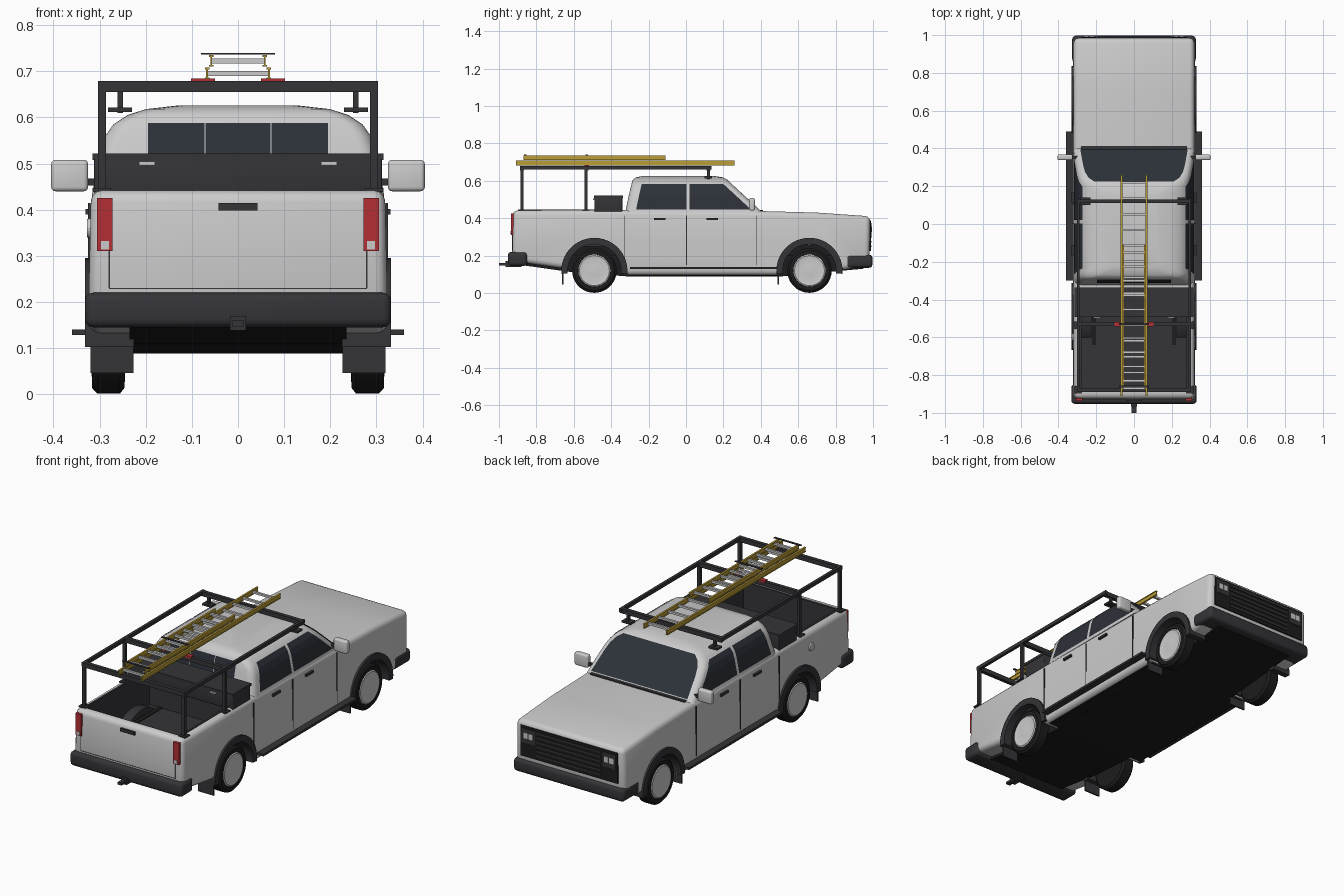
import bpy, bmesh
from math import sin, cos, pi, radians
from mathutils import Matrix, Vector

if "Cube" in bpy.data.objects:
    bpy.data.objects.remove(bpy.data.objects["Cube"])


def mat(name, c):
    m = bpy.data.materials.new(name)
    m.diffuse_color = (*c, 1)
    m.use_nodes = True
    m.node_tree.nodes["Principled BSDF"].inputs["Base Color"].default_value = m.diffuse_color
    return m


DARK = mat("dark_trim", (0.035, 0.035, 0.04))
BLACK = mat("black_rubber", (0.012, 0.012, 0.013))
GLASS = mat("tinted_glass", (0.025, 0.03, 0.04))
RED = mat("red_lens", (0.45, 0.03, 0.035))
YELLOW = mat("yellow_rail", (0.5, 0.34, 0.04))


def finish(name, bm, m=None, mirror=False, recalc=True):
    if recalc:
        bmesh.ops.recalc_face_normals(bm, faces=bm.faces)
    me = bpy.data.meshes.new(name)
    bm.to_mesh(me)
    bm.free()
    ob = bpy.data.objects.new(name, me)
    bpy.context.collection.objects.link(ob)
    if m:
        me.materials.append(m)
    if mirror:
        ob.modifiers.new("mirror", 'MIRROR')
    return ob


def smooth(ob, deg=35):
    bpy.ops.object.select_all(action='DESELECT')
    ob.select_set(True)
    bpy.context.view_layer.objects.active = ob
    bpy.ops.object.shade_smooth_by_angle(angle=radians(deg))


def bevel(bm, w, seg=3, limit=0.6):
    bmesh.ops.recalc_face_normals(bm, faces=bm.faces)
    es = [e for e in bm.edges if e.calc_face_angle(0) > limit]
    bmesh.ops.bevel(bm, geom=es, offset=w, segments=seg, profile=0.5,
                    affect='EDGES', clamp_overlap=True)


def box(name, x, y, z, m=None, mirror=False, bev=0):
    bm = bmesh.new()
    c = Vector((sum(x) / 2, sum(y) / 2, sum(z) / 2))
    s = (x[1] - x[0], y[1] - y[0], z[1] - z[0])
    bmesh.ops.create_cube(bm, size=1, matrix=Matrix.Translation(c) @ Matrix.Diagonal((*s, 1)))
    if bev:
        bevel(bm, bev)
    ob = finish(name, bm, m, mirror)
    if bev:
        smooth(ob)
    return ob


def prism(name, prof, x, m=None, mirror=False, bev=0):
    """Extrude a (y, z) outline along x."""
    bm = bmesh.new()
    f = bm.faces.new([bm.verts.new((x[0], *p)) for p in prof])
    r = bmesh.ops.extrude_face_region(bm, geom=[f])
    bmesh.ops.translate(bm, vec=(x[1] - x[0], 0, 0),
                        verts=[v for v in r['geom'] if isinstance(v, bmesh.types.BMVert)])
    if bev:
        bevel(bm, bev)
    return finish(name, bm, m, mirror)


def grid(name, rows, m=None, mirror=False, wrap=False, caps=False):
    bm = bmesh.new()
    vs = [[bm.verts.new(p) for p in r] for r in rows]
    n = len(rows[0])
    for a, b in zip(vs, vs[1:]):
        for i in range(n if wrap else n - 1):
            j = (i + 1) % n
            bm.faces.new((a[i], a[j], b[j], b[i]))
    if caps:
        bm.faces.new(vs[0])
        bm.faces.new(vs[-1])
    return finish(name, bm, m, mirror)


def lathe(name, prof, cy, cz, m=None, n=36):
    rows = [[(x, cy + r * cos(2 * pi * i / n), cz + r * sin(2 * pi * i / n)) for i in range(n)]
            for x, r in prof]
    ob = grid(name, rows, m, True, True, True)
    smooth(ob)
    return ob


AXLES = {"rear": -0.49, "front": 0.66}

# lower body, with wheel wells and bed cut out
body = prism("body", [(-.93, .17), (-.925, .442), (-.33, .444), (.40, .438), (.7, .43), (.985, .41),
                      (.98, .15), (.85, .125), (.5, .095), (-.3, .095), (-.65, .13)], (-.324, .324), bev=.026)
for v in body.data.vertices:
    if v.co.z > .38:
        v.co.x *= .985
cutters = [box("bed_cutter", (-.285, .285), (-.89, -.345), (.25, .6))]
for y in AXLES.values():
    for s in (1, -1):
        bm = bmesh.new()
        bmesh.ops.create_cone(bm, cap_ends=True, segments=40, radius1=.155, radius2=.155, depth=.2,
                              matrix=Matrix.Translation((s * .31, y, .12)) @ Matrix.Rotation(pi / 2, 4, 'Y'))
        cutters.append(finish("well_cutter", bm))
bpy.context.view_layer.objects.active = body
for c in cutters:
    c.hide_render = True
    b = body.modifiers.new("cut", 'BOOLEAN')
    b.operation, b.object, b.solver = 'DIFFERENCE', c, 'EXACT'
    bpy.ops.object.modifier_apply(modifier=b.name)
for c in cutters:
    bpy.data.objects.remove(c)
smooth(body)

# underbody
prism("underbody", [(-.92, .155), (-.6, .11), (-.3, .088), (.5, .088), (.95, .13), (.95, .2), (-.92, .2)],
      (-.235, .235), BLACK)
box("belly", (-.3, .3), (-.31, .5), (.09, .12), BLACK)

# cab: stacked rounded rectangles (z, half width, rear y, front y)
CAB = [(.43, .317, -.325, .41), (.46, .312, -.319, .378), (.53, .298, -.304, .302), (.56, .288, -.297, .27),
       (.585, .27, -.291, .242), (.605, .24, -.284, .222), (.618, .2, -.268, .198), (.626, .13, -.23, .15)]


def cab_at(z):
    for a, b in zip(CAB, CAB[1:]):
        if a[0] <= z <= b[0]:
            t = (z - a[0]) / (b[0] - a[0])
            return [p + (q - p) * t for p, q in zip(a, b)][1:]


def ring(z, hx, y0, y1, r=.035, n=4):
    pts = []
    for k, (cx, cy) in enumerate([(hx - r, y1 - r), (r - hx, y1 - r), (r - hx, y0 + r), (hx - r, y0 + r)]):
        for i in range(n + 1):
            a = pi / 2 * (k + i / n)
            pts.append((cx + r * cos(a), cy + r * sin(a), z))
    return pts


smooth(grid("cab", [ring(*c) for c in CAB], wrap=True, caps=True), 40)


def levels(z0, z1):
    return [z0] + [c[0] for c in CAB if z0 < c[0] < z1] + [z1]


# glass follows the cab surface
E = .003
W, S, R = [(z, *cab_at(z)) for z in levels(.447, .604)], [(z, *cab_at(z)) for z in levels(.447, .584)], \
          [(z, *cab_at(z)) for z in levels(.5, .588)]
grid("windshield", [[(s * (h - .03), y1 + E, z + E) for s in (-1, 1)] for z, h, y0, y1 in W], GLASS)
grid("front_door_window", [[(h + E, y, z) for y in (.02, y1 - .045)] for z, h, y0, y1 in S], GLASS, True)
grid("rear_door_window", [[(h + E, y, z) for y in (y0 + .055, .003)] for z, h, y0, y1 in S], GLASS, True)
for a, b in ((-.195, -.073), (-.07, .07), (.073, .195)):
    grid("rear_window", [[(x, y0 - E, z) for x in (a, b)] for z, h, y0, y1 in R], GLASS)

# bed liner
box("bed_floor", (-.285, .285), (-.89, -.345), (.248, .256), DARK)
box("bed_side_liner", (.277, .288), (-.89, -.345), (.25, .446), DARK, True)
box("bed_front_liner", (-.285, .285), (-.352, -.342), (.25, .446), DARK)
box("bed_rear_liner", (-.285, .285), (-.892, -.882), (.25, .44), DARK)

# toolbox across the bed
box("toolbox", (-.312, .312), (-.49, -.34), (.435, .518), DARK, bev=.004)
box("toolbox_lid", (-.315, .315), (-.493, -.337), (.508, .522), DARK)
box("toolbox_latch", (.18, .215), (-.498, -.49), (.496, .504), None, True)

# wheels, arch flares and mud flaps
for name, y in AXLES.items():
    lathe(name + "_tyre", [(.245, .08), (.246, .106), (.256, .119), (.305, .119), (.316, .107), (.317, .087),
                           (.305, .083)], y, .12, BLACK)
    lathe(name + "_hubcap", [(.3, .086), (.314, .086), (.318, .08), (.314, .06), (.318, .025)], y, .12)
    arc = [radians(-5 + 190 * i / 24) for i in range(25)]
    prof = [(y + .177 * cos(a), .118 + .177 * sin(a)) for a in arc]
    prof += [(y + .143 * cos(a), .118 + .143 * sin(a)) for a in reversed(arc)]
    smooth(prism(name + "_arch_flare", prof, (.225, .332), DARK, True))
    box(name + "_well_lining", (.2, .222), (y - .15, y + .15), (.12, .26), BLACK, True)
    yf = y - .168
    box(name + "_mud_flap", (.227, .32), (yf - .004, yf + .004), (.046, .14), DARK, True)

# running boards
box("running_board", (.29, .36), (-.3, .49), (.128, .14), DARK, True)

# bumpers and hitch
box("front_bumper", (-.327, .327), (.855, .997), (.135, .205), DARK, bev=.018)
box("rear_bumper", (-.332, .332), (-.952, -.848), (.145, .22), DARK, bev=.018)
box("hitch_bar", (-.012, .012), (-1, -.85), (.147, .16), DARK)
box("hitch_receiver", (-.017, .017), (-.965, -.88), (.138, .17), DARK)

# tailgate details
box("tail_light", (.272, .306), (-.936, -.9), (.31, .425), RED, True)
box("reverse_light", (.28, .297), (-.939, -.93), (.314, .332), None, True)
box("tailgate_handle", (-.042, .042), (-.936, -.92), (.398, .415), DARK)
box("tailgate_side_seam", (.278, .2805), (-.9305, -.92), (.23, .31), DARK, True)
box("tailgate_lower_seam", (-.28, .28), (-.9305, -.92), (.228, .2305), DARK)

# grille and headlights
box("grille", (-.288, .288), (.96, .988), (.225, .388), BLACK)
for i in range(6):
    z = .245 + i * .024
    box("grille_slat", (-.19, .19), (.98, .992), (z, z + .009), DARK)
box("headlight_frame", (.2, .278), (.98, .991), (.3, .375), DARK, True)
for x in (.212, .242):
    box("headlight", (x, x + .024), (.985, .994), (.325, .355), None, True)

# doors, seams, handles, fuel cap
for y in (-.327, .003, .375):
    box("door_seam", (.32, .3248), (y - .002, y + .002), (.15, .415), DARK, True)
for y in (-.14, .14):
    box("door_handle", (.318, .331), (y - .03, y + .03), (.39, .401), DARK, True)
bm = bmesh.new()
bmesh.ops.create_cone(bm, cap_ends=True, segments=20, radius1=.022, radius2=.02, depth=.008,
                      matrix=Matrix.Translation((-.323, -.6, .36)) @ Matrix.Rotation(-pi / 2, 4, 'Y'))
finish("fuel_cap", bm)
box("cowl", (-.28, .28), (.385, .412), (.432, .444), DARK)

# mirrors
box("mirror", (.325, .405), (.338, .368), (.44, .508), None, True, .009)
box("mirror_arm", (.3, .335), (.345, .36), (.452, .468), DARK, True)

# ladder rack
for y in (-.877, -.535):
    box("rack_post", (.286, .303), (y - .008, y + .008), (.44, .67), DARK, True)
    box("rack_post_foot", (.275, .315), (y - .02, y + .02), (.44, .447), DARK, True)
for y in (-.877, -.53, .12):
    box("rack_crossbar", (-.3, .3), (y - .01, y + .01), (.655, .679), DARK)
box("rack_side_rail", (.288, .303), (-.888, .135), (.66, .679), DARK, True)
box("roof_foot_stem", (.249, .261), (.112, .128), (.61, .66), DARK, True)
box("roof_foot", (.23, .282), (.1, .14), (.612, .622), DARK, True)
box("rack_marker_light", (.05, .102), (-.543, -.518), (.673, .684), RED, True)

# extension ladder in two sections
for name, x, z, y0, y1, n in (("lower", .067, .683, -.91, .26, 14), ("upper", .058, .71, -.87, -.11, 10)):
    box(name + "_ladder_web", (x - .002, x + .002), (y0, y1), (z, z + .025), YELLOW, True)
    for dz in (0, .021):
        box(name + "_ladder_flange", (x - .005, x + .005), (y0, y1), (z + dz, z + dz + .004), YELLOW, True)
    for i in range(n):
        y = y0 + .04 + (y1 - y0 - .08) * i / (n - 1)
        box(name + "_ladder_rung", (-x, x), (y - .006, y + .006), (z + .007, z + .018))
for y in (-.86, -.53):
    box("ladder_clamp", (-.08, .08), (y - .006, y + .006), (.736, .74), DARK)
